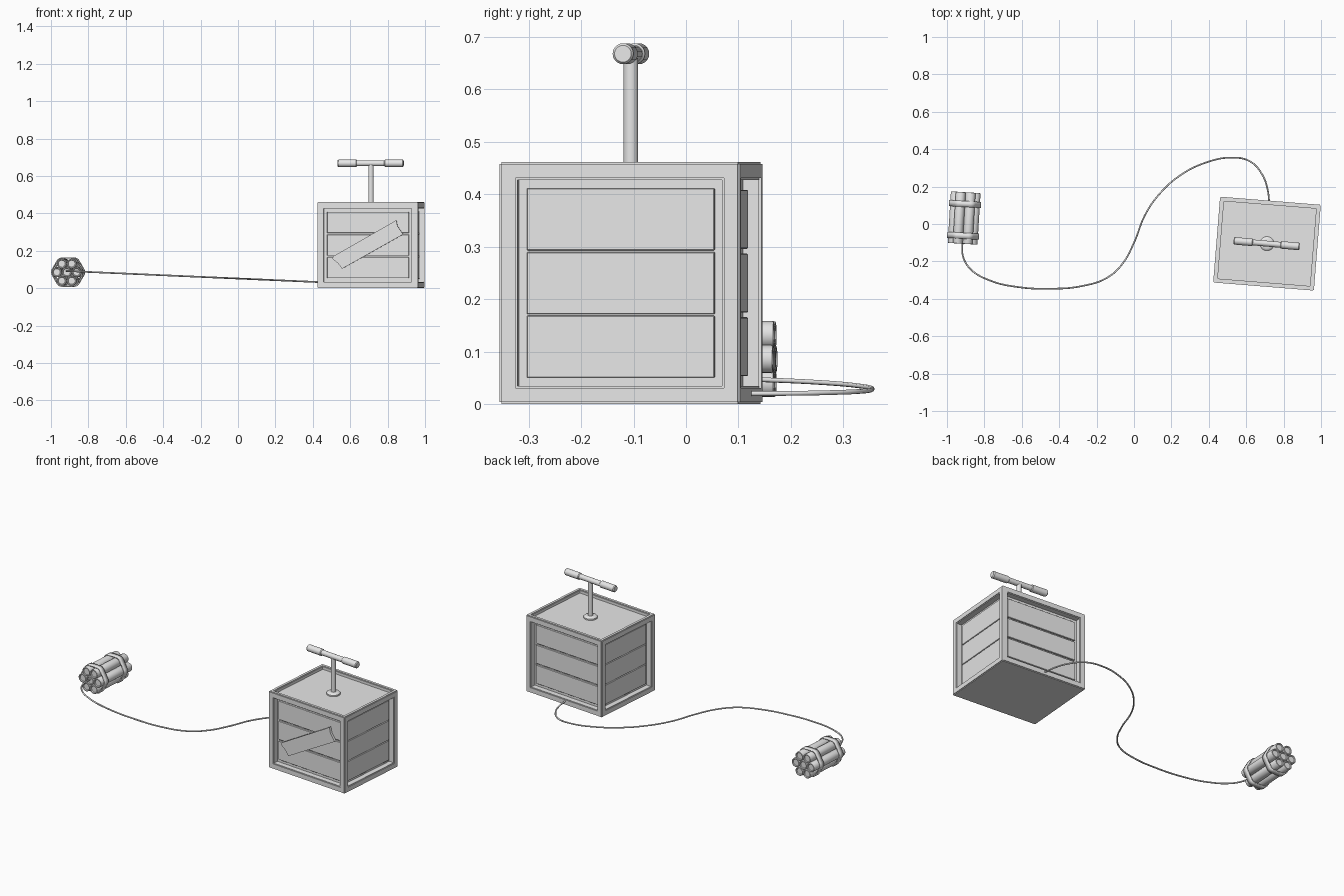
import bpy, bmesh, math
from mathutils import Matrix, Vector

default = bpy.data.objects.get("Cube")
if default:
    bpy.data.objects.remove(default, do_unlink=True)

GREY = (0.8, 0.8, 0.8, 1)
mat = bpy.data.materials.new("plain grey")
mat.use_nodes = True
mat.diffuse_color = GREY
mat.node_tree.nodes["Principled BSDF"].inputs["Base Color"].default_value = GREY


def place(x, y, z, degrees):
    return Matrix.Translation((x, y, z)) @ Matrix.Rotation(math.radians(degrees), 4, "Z")


def finish(bm, name, matrix):
    bmesh.ops.recalc_face_normals(bm, faces=bm.faces)
    bm.transform(matrix)
    for f in bm.faces:
        f.smooth = True
    for e in bm.edges:
        e.smooth = e.calc_face_angle(0) < math.radians(35)
    mesh = bpy.data.meshes.new(name)
    bm.to_mesh(mesh)
    bm.free()
    mesh.materials.append(mat)
    obj = bpy.data.objects.new(name, mesh)
    bpy.context.collection.objects.link(obj)
    return obj


def box(name, centre, size, matrix, bevel):
    bm = bmesh.new()
    bmesh.ops.create_cube(bm, size=1)
    bmesh.ops.scale(bm, vec=size, verts=bm.verts)
    bmesh.ops.translate(bm, vec=centre, verts=bm.verts)
    bmesh.ops.bevel(bm, geom=bm.edges[:], offset=bevel, segments=1, affect="EDGES")
    return finish(bm, name, matrix)


def lathe(name, profile, matrix, sides=20):
    """Revolve (radius, height) pairs round z."""
    bm = bmesh.new()
    rings = [[bm.verts.new((r * math.cos(a), r * math.sin(a), h))
              for a in (math.tau * i / sides for i in range(sides))] for r, h in profile]
    for low, high in zip(rings, rings[1:]):
        for i in range(sides):
            j = (i + 1) % sides
            bm.faces.new((low[i], low[j], high[j], high[i]))
    bm.faces.new(rings[0])
    bm.faces.new(rings[-1])
    return finish(bm, name, matrix)


# Crate frame: a block with recessed panels on the sides and top
W, D, H = 0.54, 0.46, 0.462
CRATE = place(0.711, -0.105, 0, -4.6)
FRAME, RECESS, PLANK = 0.049, 0.024, 0.011
bm = bmesh.new()
bmesh.ops.create_cube(bm, size=1)
bmesh.ops.scale(bm, vec=(W, D, H), verts=bm.verts)
bmesh.ops.translate(bm, vec=(0, 0, H / 2), verts=bm.verts)
outer_edges = bm.edges[:]
for face in bm.faces[:]:
    normal = face.normal.copy()
    if normal.z < -0.5:
        continue
    top = normal.z > 0.5
    bmesh.ops.inset_region(bm, faces=[face], thickness=0.032 if top else FRAME)
    lip = list(face.edges)
    walls = bmesh.ops.extrude_discrete_faces(bm, faces=[face])["faces"][0]
    depth = 0.02 if top else RECESS + PLANK
    bmesh.ops.translate(bm, vec=-normal * depth, verts=walls.verts)
    outer_edges += [e for e in lip if e.is_valid]
bmesh.ops.bevel(bm, geom=[e for e in outer_edges if e.is_valid],
                offset=0.004, segments=2, affect="EDGES")
finish(bm, "crate_frame", CRATE)

# Three planks in every side opening, with wider gaps at front and back
inner_h = H - 2 * FRAME
for side, sign in (("front", -1), ("back", 1), ("right", -1), ("left", 1)):
    along_x = side in ("front", "back")
    gap = 0.009 if along_x else 0.003
    step = inner_h / 3
    for i in range(3):
        z = FRAME + step * (i + 0.5)
        off = sign * ((D if along_x else W) / 2 - RECESS - PLANK / 2)
        length = (W if along_x else D) - 2 * FRAME - 0.003
        centre = (0, off, z) if along_x else (off, 0, z)
        size = (length, PLANK, step - gap) if along_x else (PLANK, length, step - gap)
        box(f"{side}_plank_{i + 1}", centre, size, CRATE, 0.0015)

# Broken board nailed diagonally across the front
outline = [(-0.19, 0.158), (-0.183, 0.172), (0.13, 0.35), (0.153, 0.366), (0.16, 0.332),
           (0.19, 0.288), (-0.138, 0.104), (-0.158, 0.132)]
bm = bmesh.new()
y_back = -D / 2 + RECESS
board = bm.faces.new([bm.verts.new((x, y_back, z)) for x, z in outline])
front = bmesh.ops.extrude_face_region(bm, geom=[board])["geom"]
bmesh.ops.translate(bm, vec=(0, -0.014, 0),
                    verts=[v for v in front if isinstance(v, bmesh.types.BMVert)])
finish(bm, "broken_board", CRATE)

# Plunger: collar, shaft and a cross handle with two grips
FLOOR = H - 0.02
lathe("plunger_collar", [(0.038, FLOOR - 0.005), (0.038, FLOOR + 0.008), (0.034, FLOOR + 0.013),
                         (0.024, FLOOR + 0.016)], CRATE, 24)
lathe("plunger_shaft", [(0.014, FLOOR), (0.014, 0.66)], CRATE)
HANDLE = place(0.709, -0.105, 0.668, -5) @ Matrix.Rotation(math.pi / 2, 4, "Y")
lathe("handle_bar", [(0.0155, -0.09), (0.0155, 0.09)], HANDLE)
for name, sign in (("right_grip", -1), ("left_grip", 1)):
    lathe(name, [(0.016, sign * 0.074), (0.02, sign * 0.078), (0.02, sign * 0.172),
                 (0.016, sign * 0.177)], HANDLE)

# Bundle of seven sticks with rimmed ends
BUNDLE = place(-0.908, 0.032, 0.086, -3.5)
LIE = Matrix.Rotation(math.pi / 2, 4, "X")
R, HALF = 0.0265, 0.138
centres = [Vector((0, 0, 0))] + [
    Vector((math.cos(a), 0, math.sin(a))) * 2 * R
    for a in (math.tau * i / 6 for i in range(6))]
half_profile = [(0.018, HALF - 0.006), (0.02, HALF - 0.001), (0.022, HALF),
                (R - 0.001, HALF - 0.001), (R, HALF - 0.004)]
profile = [(r, -h) for r, h in half_profile] + half_profile[::-1]
for i, c in enumerate(centres):
    lathe(f"stick_{i + 1}", profile, BUNDLE @ Matrix.Translation(c) @ LIE)

# Two straps wrapped round the bundle
for name, y in (("back_strap", 0.075), ("front_strap", -0.095)):
    bm = bmesh.new()
    loops = []
    for edge_y in (y - 0.016, y + 0.016):
        loop = []
        for i, c in enumerate(centres[1:]):
            for k in range(-2, 3):
                a = math.tau * i / 6 + math.radians(15 * k)
                loop.append(bm.verts.new(c + Vector((math.cos(a), 0, math.sin(a))) * (R + 0.006)
                                         + Vector((0, edge_y, 0))))
        loops.append(loop)
    n = len(loops[0])
    for i in range(n):
        j = (i + 1) % n
        bm.faces.new((loops[0][i], loops[0][j], loops[1][j], loops[1][i]))
    strap = finish(bm, name, BUNDLE)
    strap.modifiers.new("thickness", "SOLIDIFY").thickness = 0.006

# Fuse wire sagging evenly from the bundle to the back of the crate
path = [(-0.917, -0.09), (-0.915, -0.17), (-0.875, -0.24), (-0.77, -0.302), (-0.62, -0.337),
        (-0.45, -0.346), (-0.28, -0.332), (-0.14, -0.285), (-0.06, -0.21), (0, -0.1),
        (0.06, 0.05), (0.14, 0.165), (0.25, 0.262), (0.38, 0.327), (0.52, 0.355),
        (0.62, 0.335), (0.685, 0.265), (0.713, 0.19), (0.724, 0.11)]
curve = bpy.data.curves.new("fuse_wire", "CURVE")
curve.dimensions = "3D"
curve.bevel_depth = 0.0045
curve.bevel_resolution = 2
curve.resolution_u = 6
curve.use_fill_caps = True
spline = curve.splines.new("BEZIER")
spline.bezier_points.add(len(path) - 1)
for point, (x, y) in zip(spline.bezier_points, path):
    point.co = (x, y, 0.052 - 0.044 * x)
    point.handle_left_type = point.handle_right_type = "AUTO"
curve.materials.append(mat)
wire = bpy.data.objects.new("fuse_wire", curve)
bpy.context.collection.objects.link(wire)
